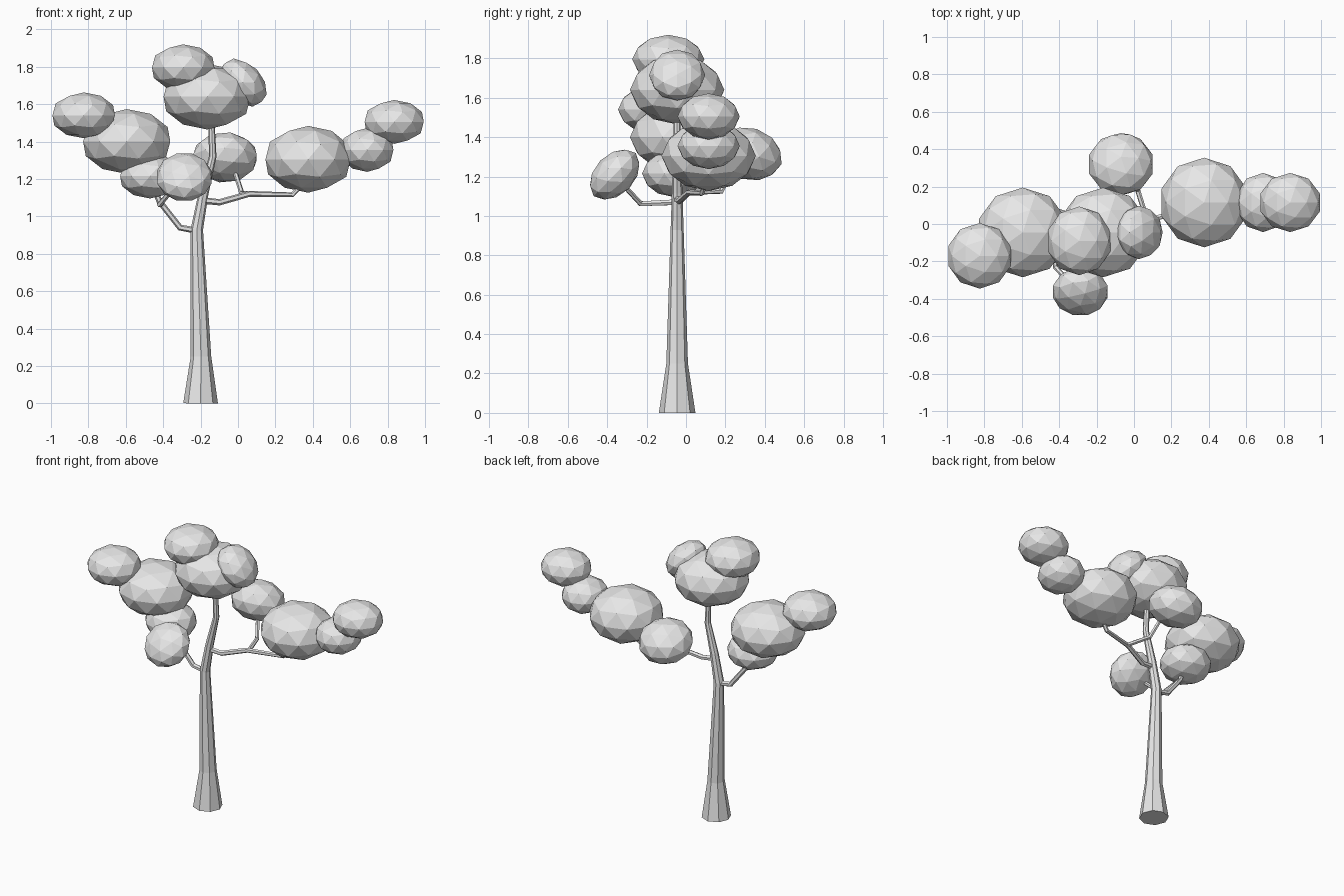
import bpy, bmesh, math
from mathutils import Vector, Matrix, Euler

cube = bpy.data.objects.get("Cube")
if cube:
    bpy.data.objects.remove(cube, do_unlink=True)

grey = bpy.data.materials.new("plain grey")
grey.use_nodes = True
grey.diffuse_color = (0.8, 0.8, 0.8, 1)
for node in grey.node_tree.nodes:
    if node.type == 'BSDF_PRINCIPLED':
        node.inputs["Base Color"].default_value = grey.diffuse_color


def finish(name, bm):
    bmesh.ops.recalc_face_normals(bm, faces=bm.faces)
    mesh = bpy.data.meshes.new(name)
    bm.to_mesh(mesh)
    bm.free()
    mesh.materials.append(grey)
    obj = bpy.data.objects.new(name, mesh)
    bpy.context.collection.objects.link(obj)
    return obj


def limb(name, path, sides):
    """Tapered faceted tube through (x, y, z, radius) points."""
    bm = bmesh.new()
    pts = [Vector(p[:3]) for p in path]
    axis = Vector((0, 0, 1))
    frame = Matrix.Identity(3)
    rings = []
    for i, p in enumerate(pts):
        before = (p - pts[i - 1]).normalized() if i else Vector()
        after = (pts[i + 1] - p).normalized() if i < len(pts) - 1 else Vector()
        d = (before + after).normalized()
        frame = axis.rotation_difference(d).to_matrix() @ frame
        axis = d
        ring = []
        for k in range(sides):
            a = math.tau * k / sides
            ring.append(bm.verts.new(p + frame @ Vector((math.cos(a), math.sin(a), 0)) * path[i][3]))
        rings.append(ring)
    for r0, r1 in zip(rings, rings[1:]):
        for k in range(sides):
            n = (k + 1) % sides
            bm.faces.new((r0[k], r0[n], r1[n], r1[k]))
    bm.faces.new(rings[0])
    bm.faces.new(rings[-1])
    return finish(name, bm)


def leaf_clump(name, centre, radii, tilt=(0, 0, 0)):
    """Flat-shaded squashed ball of leaves."""
    bm = bmesh.new()
    place = Matrix.LocRotScale(Vector(centre), Euler(tilt), Vector(radii) * 1.02)
    bmesh.ops.create_icosphere(bm, subdivisions=2, radius=1, matrix=place)
    return finish(name, bm)


# Trunk with flared foot and a kinked upper stem
limb("trunk", [(-.2, -.045, 0, .093), (-.198, -.045, .25, .055), (-.22, -.045, .93, .033),
               (-.185, -.045, 1.12, .027), (-.135, -.045, 1.32, .02), (-.145, -.045, 1.58, .016)], 8)

# Branches
limb("left_branch", [(-.2, -.045, .92, .017), (-.31, -.045, .94, .017),
                     (-.42, -.055, 1.08, .016), (-.47, -.06, 1.2, .014), (-.55, -.05, 1.35, .012)], 6)
limb("front_twig", [(-.41, -.045, 1.07, .016), (-.42, -.23, 1.062, .015), (-.32, -.34, 1.18, .012)], 6)
limb("right_branch", [(-.19, -.045, 1.085, .018), (-.1, -.035, 1.075, .017),
                      (.06, .015, 1.12, .016), (.29, .08, 1.115, .014), (.37, .11, 1.2, .012)], 6)
limb("back_twig", [(.07, .02, 1.12, .014), (.02, .18, 1.125, .014), (-.03, .26, 1.28, .012)], 6)

# Leaf clumps
leaf_clump("right_leaves_large", (.375, .115, 1.305), (.235, .235, .175))
leaf_clump("right_leaves_small", (.69, .115, 1.355), (.145, .155, .115))
leaf_clump("right_leaves_outer", (.835, .115, 1.505), (.163, .155, .115))
leaf_clump("left_leaves_large", (-.595, -.045, 1.4), (.24, .235, .17))
leaf_clump("left_leaves_outer", (-.825, -.17, 1.54), (.172, .172, .12))
leaf_clump("left_leaves_lower", (-.47, -.06, 1.215), (.165, .16, .117))
leaf_clump("front_leaves", (-.287, -.362, 1.21), (.15, .15, .1), (.8, 0, 0))
leaf_clump("back_leaves", (-.07, .32, 1.315), (.175, .17, .13), (-.3, 0, 0))
leaf_clump("top_leaves_large", (-.165, -.045, 1.64), (.24, .235, .172))
leaf_clump("top_leaves_left", (-.293, -.09, 1.795), (.172, .18, .122))
leaf_clump("top_leaves_right", (.027, -.045, 1.715), (.147, .14, .1), (0, .8, 0))
